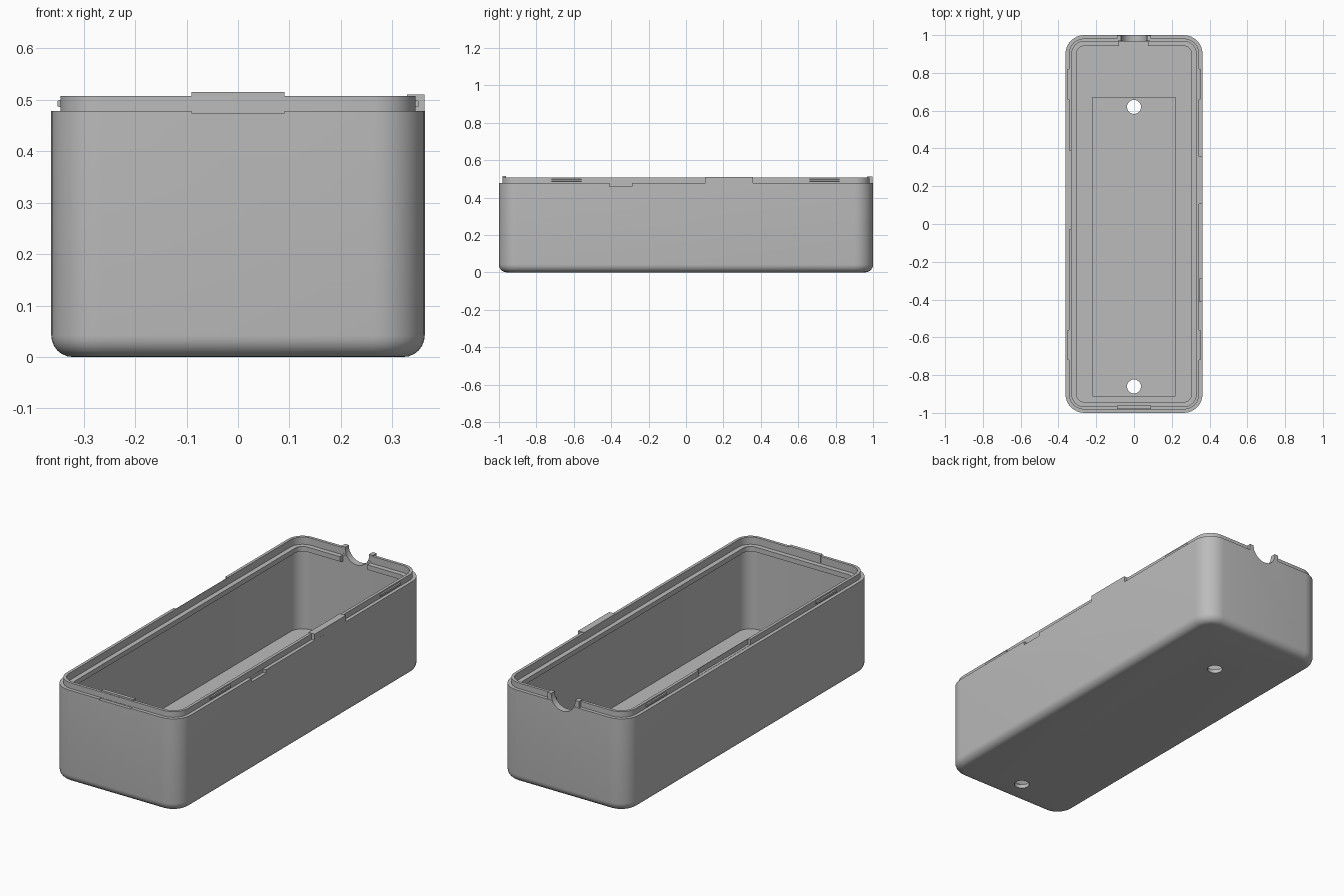
import bpy, bmesh, math
from mathutils import Matrix

cube = bpy.data.objects.get("Cube")
if cube:
    bpy.data.objects.remove(cube, do_unlink=True)

grey = bpy.data.materials.new("light_grey_plastic")
grey.use_nodes = True
COLOR = (0.5, 0.5, 0.5, 1)
grey.diffuse_color = COLOR
grey.node_tree.nodes["Principled BSDF"].inputs["Base Color"].default_value = COLOR

HX, HY, R = 0.363, 1.0, 0.1       # outer half sizes and corner radius
RIM, TOP, FLOOR = 0.478, 0.507, 0.035
WALL, LIP, RIB = 0.033, 0.018, 0.058   # insets from the outer face


def finish(name, bm):
    bmesh.ops.recalc_face_normals(bm, faces=bm.faces)
    mesh = bpy.data.meshes.new(name)
    bm.to_mesh(mesh)
    bm.free()
    mesh.materials.append(grey)
    ob = bpy.data.objects.new(name, mesh)
    bpy.context.collection.objects.link(ob)
    return ob


def box(name, x0, x1, y0, y1, z0, z1):
    bm = bmesh.new()
    mid = Matrix.Translation(((x0 + x1) / 2, (y0 + y1) / 2, (z0 + z1) / 2))
    size = Matrix.Diagonal((x1 - x0, y1 - y0, z1 - z0, 1))
    bmesh.ops.create_cube(bm, size=1, matrix=mid @ size)
    return finish(name, bm)


def cylinder(name, radius, depth, place):
    bm = bmesh.new()
    bmesh.ops.create_cone(bm, cap_ends=True, segments=32, radius1=radius,
                          radius2=radius, depth=depth, matrix=place)
    return finish(name, bm)


def ring(bm, inset, z, steps=8):
    """Rounded rectangle loop, inset from the outer face."""
    r = R - inset
    verts = []
    for q, (sx, sy) in enumerate([(1, 1), (-1, 1), (-1, -1), (1, -1)]):
        for i in range(steps + 1):
            a = math.pi / 2 * (q + i / steps)
            verts.append(bm.verts.new((sx * (HX - R) + r * math.cos(a),
                                       sy * (HY - R) + r * math.sin(a), z)))
    return verts


def cut(target, cutter):
    mod = target.modifiers.new("cut", 'BOOLEAN')
    mod.operation = 'DIFFERENCE'
    mod.solver = 'EXACT'
    mod.object = cutter
    bpy.context.view_layer.objects.active = target
    bpy.ops.object.modifier_apply(modifier=mod.name)
    bpy.data.objects.remove(cutter, do_unlink=True)


# Case: one continuous wall section, from bottom fillet over the lip to the floor
FILLET = 0.042
section = []
for i in range(7):
    a = math.pi / 2 * i / 6
    section.append((FILLET * (1 - math.sin(a)), FILLET * (1 - math.cos(a))))
section += [(0, RIM), (LIP, RIM), (LIP, TOP), (WALL, TOP), (WALL, 0.47),
            (RIB, 0.47), (RIB, 0.445), (WALL, 0.435), (WALL, FLOOR)]
bm = bmesh.new()
rings = [ring(bm, inset, z) for inset, z in section]
n = len(rings[0])
for lo, hi in zip(rings, rings[1:]):
    for i in range(n):
        j = (i + 1) % n
        bm.faces.new((lo[i], lo[j], hi[j], hi[i]))
bm.faces.new(rings[0])
bm.faces.new(rings[-1])
case = finish("case", bm)

# Floor recess and screw holes
cut(case, box("recess_cutter", -0.22, 0.22, -0.91, 0.67, 0.02, 0.1))
for y in (0.62, -0.86):
    cut(case, cylinder("hole_cutter", 0.037, 0.3, Matrix.Translation((0, y, 0))))

# Gap in the right lip, finger slots in the left and front rims
cut(case, box("lip_gap_cutter", -0.4, -0.332, -0.03, 0.39, 0.479, 0.6))
cut(case, box("side_slot_cutter", 0.346, 0.4, -0.41, -0.29, 0.46, 0.5))
cut(case, box("front_slot_cutter", -0.09, 0.09, -1.1, -0.983, 0.474, 0.5))

# Cable notch in the back wall, with the rib and lip cleared around it
cut(case, box("rib_gap_cutter", -0.08, 0.075, 0.9, 0.966, 0.42, 0.49))
cut(case, box("back_lip_cutter", -0.085, 0.085, 0.95, 1.1, 0.479, 0.6))
turn = Matrix.Rotation(math.pi / 2, 4, 'X')
notch = Matrix.Translation((0, 1, 0.507)) @ turn
cut(case, cylinder("notch_cutter", 0.068, 0.12, notch))

# Horns on both sides of the notch
for side, s in (("left", 1), ("right", -1)):
    x0, x1 = sorted((s * 0.055, s * 0.09))
    horn = box("notch_horn_" + side, x0, x1, 0.968, 0.998, 0.46, 0.512)
    cut(horn, cylinder("notch_cutter", 0.068, 0.12, notch))

# Raised tongues on the left rim and the front lip
box("left_tongue", 0.328, 0.3629, 0.105, 0.358, 0.47, 0.51)
box("front_tongue", -0.09, 0.09, -0.98, -0.962, 0.475, 0.515)

# Snap ridges on both long sides of the lip
for side, s in (("left", 1), ("right", -1)):
    for end, y in (("back", 0.74), ("front", -0.64)):
        x0, x1 = sorted((s * 0.34, s * 0.351))
        ridge = box(f"snap_ridge_{side}_{end}", x0, x1, y - 0.08, y + 0.08, 0.484, 0.501)
        for v in ridge.data.vertices:   # taper towards the outer face
            if abs(v.co.x) > 0.345:
                v.co.z = 0.4925 + (v.co.z - 0.4925) * 0.6

bpy.ops.object.select_all(action='DESELECT')
case.select_set(True)
bpy.context.view_layer.objects.active = case
bpy.ops.object.shade_smooth_by_angle(angle=math.radians(30))
